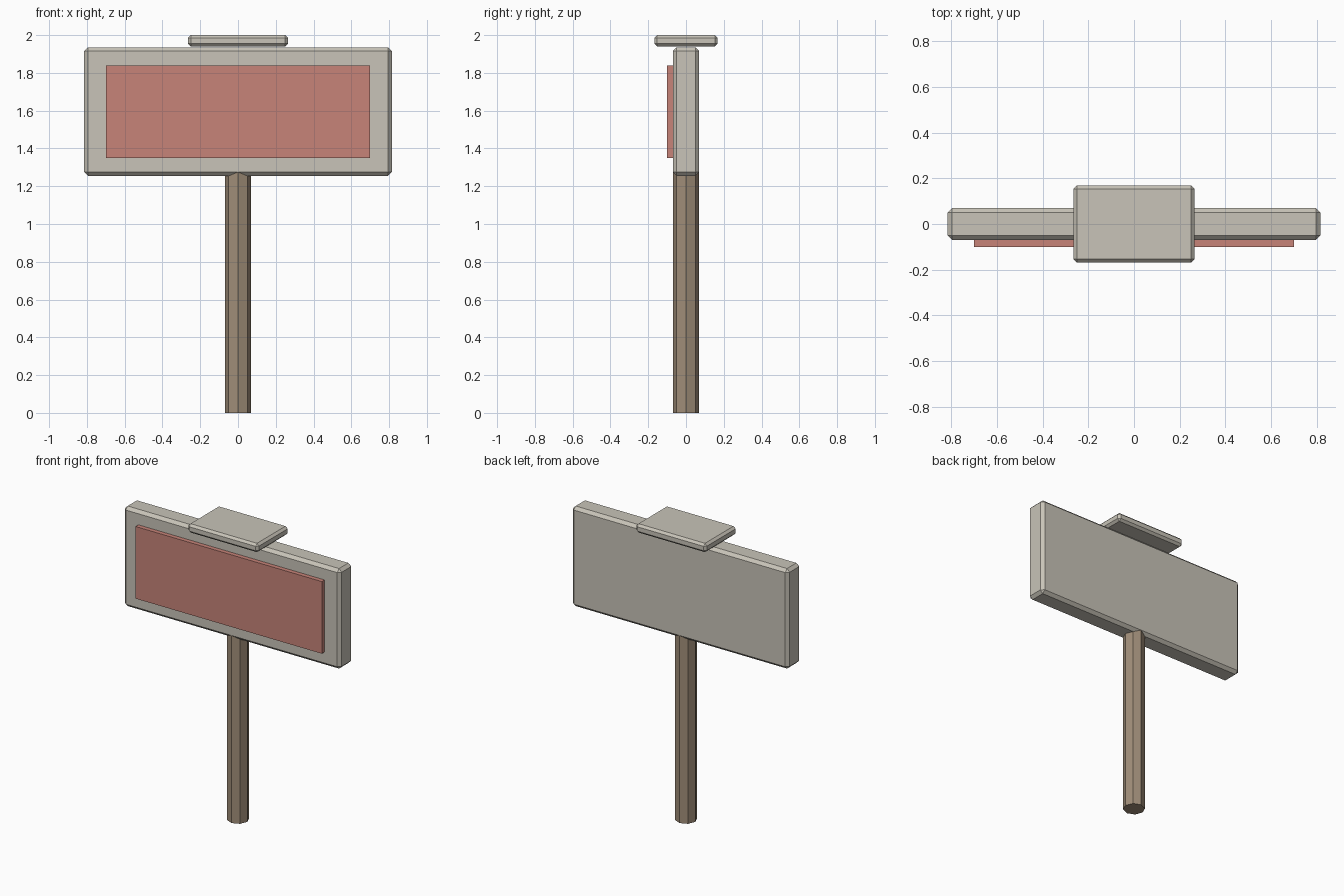
import bpy
from math import pi

cube = bpy.data.objects.get("Cube")
if cube:
    bpy.data.objects.remove(cube)


def material(name, rgb):
    mat = bpy.data.materials.new(name)
    mat.use_nodes = True
    mat.diffuse_color = (*rgb, 1)
    mat.node_tree.nodes["Principled BSDF"].inputs["Base Color"].default_value = (*rgb, 1)
    return mat


stone = material("pale stone", (0.58, 0.55, 0.48))
red = material("faded red", (0.57, 0.23, 0.19))
wood = material("brown wood", (0.35, 0.27, 0.19))


def box(name, size, centre, mat, chamfer=0):
    bpy.ops.mesh.primitive_cube_add(size=1, location=centre)
    obj = bpy.context.object
    obj.name = name
    obj.scale = size
    bpy.ops.object.transform_apply(location=False, rotation=False, scale=True)
    obj.data.materials.append(mat)
    if chamfer:
        bevel = obj.modifiers.new("chamfer", "BEVEL")
        bevel.width = chamfer
        bevel.segments = 1
    return obj


# Octagonal post, its top set inside the board
bpy.ops.mesh.primitive_cylinder_add(vertices=8, radius=0.07, depth=1.3, location=(0, 0, 0.65))
post = bpy.context.object
post.name = "post"
post.data.materials.append(wood)

# Sign board, raised front panel and top cap
box("sign_board", (1.63, 0.14, 0.68), (0, 0, 1.595), stone, 0.02)
box("front_panel", (1.4, 0.04, 0.49), (0, -0.08, 1.595), red)
box("top_cap", (0.53, 0.336, 0.06), (0, 0, 1.97), stone, 0.015)
